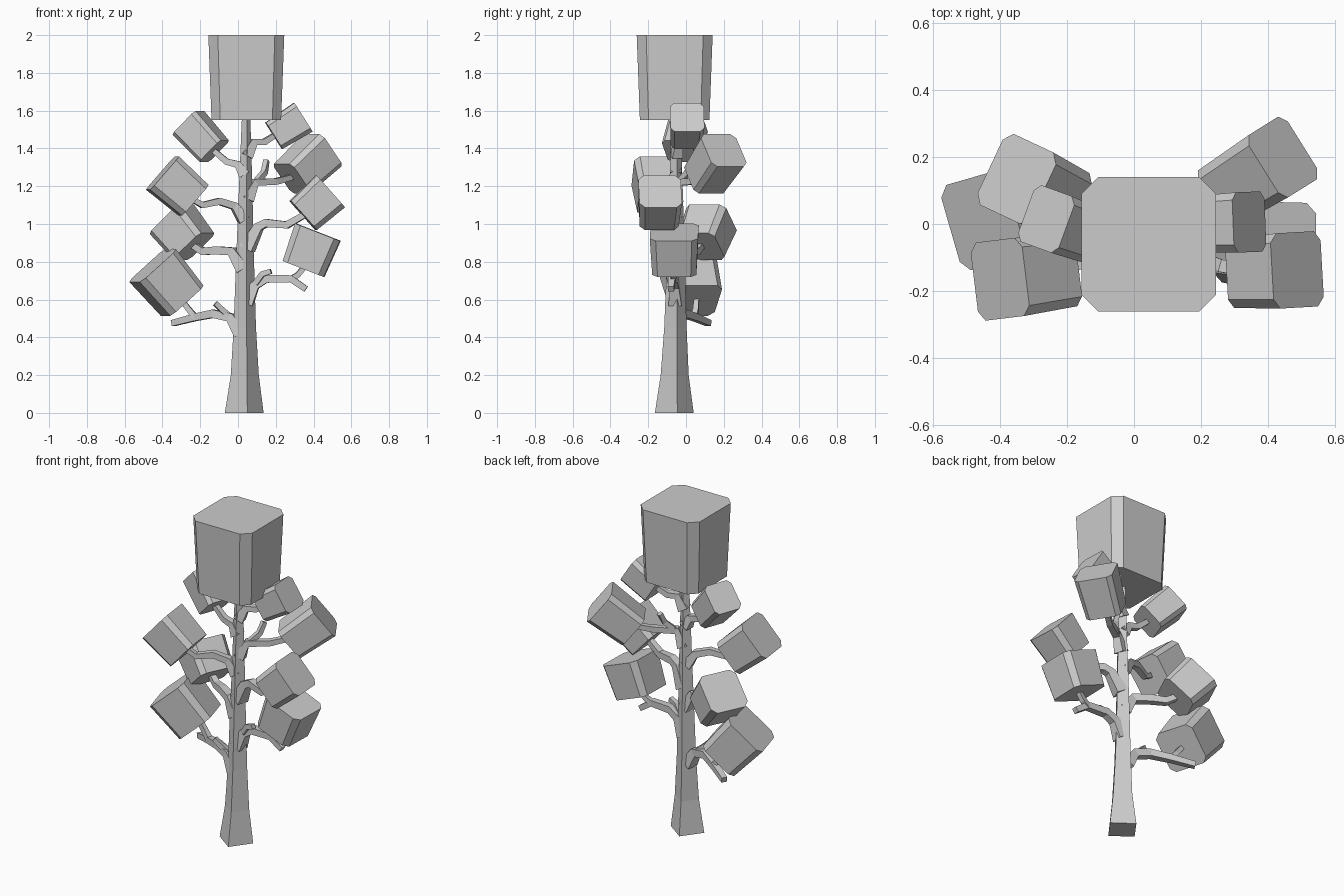
import bpy, bmesh
from math import cos, sin, radians
from mathutils import Vector

if "Cube" in bpy.data.objects:
    bpy.data.objects.remove(bpy.data.objects["Cube"])

UP = Vector((0, 0, 1))


def frame(axis):
    """Two vectors perpendicular to an axis, the first one horizontal."""
    t = axis.normalized()
    u = t.cross(UP)
    u = u.normalized() if u.length > 0.05 else Vector((1, 0, 0))
    return u, t.cross(u).normalized()


def loft(name, rings):
    """Closed flat-shaded skin through rings of equal point count."""
    bm = bmesh.new()
    loops = [[bm.verts.new(p) for p in ring] for ring in rings]
    n = len(loops[0])
    for a, b in zip(loops, loops[1:]):
        for i in range(n):
            j = (i + 1) % n
            bm.faces.new((a[i], a[j], b[j], b[i]))
    bm.faces.new(loops[0])
    bm.faces.new(loops[-1])
    bmesh.ops.recalc_face_normals(bm, faces=bm.faces)
    mesh = bpy.data.meshes.new(name)
    bm.to_mesh(mesh)
    bm.free()
    obj = bpy.data.objects.new(name, mesh)
    bpy.context.collection.objects.link(obj)
    return obj


def limb(name, path, r_start, r_end, r_base=None):
    """Four-sided tapering branch along a path, flared at its base."""
    pts = [Vector(p) for p in path]
    last = len(pts) - 1
    rings = []
    for i, p in enumerate(pts):
        u, v = frame(pts[min(i + 1, last)] - pts[max(i - 1, 0)])
        r = r_start + (r_end - r_start) * i / last
        if i == 0 and r_base:
            r = r_base
        rings.append([p + r * (u * cos(radians(a)) + v * sin(radians(a)))
                      for a in (45, 135, 225, 315)])
    return loft(name, rings)


def foliage(name, near, far, width, roll=0):
    """Tapered block with chamfered long edges, wider at the far end."""
    near, far = Vector(near), Vector(far)
    u0, v0 = frame(far - near)
    c, s = cos(radians(roll)), sin(radians(roll))
    u, v = u0 * c + v0 * s, v0 * c - u0 * s
    k = 0.75
    octagon = [(1, k), (k, 1), (-k, 1), (-1, k), (-1, -k), (-k, -1), (k, -1), (1, -k)]
    return loft(name, [[p + h * (a * u + b * v) for a, b in octagon]
                       for p, h in ((near, width * 0.458), (far, width * 0.5))])


# Trunk: turned square section, flared at the foot
trunk = [(0, .033, -.062, .104), (.2, .036, -.060, .075), (.45, .036, -.056, .060),
         (.75, .037, -.054, .050), (1.0, .039, -.053, .042),
         (1.25, .041, -.053, .034), (1.58, .043, -.053, .022)]
loft("trunk", [[Vector((x + r * cos(radians(a)), y + r * sin(radians(a)), z))
                for a in (-81, 9, 99, 189)] for z, x, y, r in trunk])

# Crown and side foliage blocks: near centre, far centre, width
foliage("crown_block", (.044, -.06, 1.55), (.044, -.06, 2.0), .402)
blocks = [
    ((-.125, -.035, 1.385), (-.262, .015, 1.535), .18),
    ((-.235, -.145, 1.125), (-.400, -.165, 1.27), .235),
    ((-.233, .080, .880), (-.350, .135, 1.025), .235),
    ((-.296, .055, .594), (-.452, .01, .78), .265),
    ((.190, 0, 1.467), (.344, .006, 1.565), .18),
    ((.285, .10, 1.24), (.445, .20, 1.39), .22),
    ((.345, -.145, 1.045), (.487, -.137, 1.172), .225),
    ((.347, -.060, .762), (.423, -.062, .957), .255),
]
for i, (near, far, width) in enumerate(blocks):
    foliage(f"foliage_block_{i + 1}", near, far, width)

# Main branches, from trunk to block or bare tip
branches = [
    [(.035, -.053, 1.26), (0, -.05, 1.315), (-.06, -.045, 1.33), (-.13, -.037, 1.39)],
    [(.03, -.055, 1.02), (-.02, -.065, 1.095), (-.1, -.095, 1.12),
     (-.19, -.13, 1.10), (-.25, -.147, 1.135)],
    [(.03, -.055, .76), (-.03, -.04, .855), (-.11, .01, .86),
     (-.185, .055, .855), (-.24, .083, .89)],
    [(.015, -.05, .42), (-.04, -.04, .505), (-.13, -.01, .525),
     (-.23, .05, .505), (-.345, .12, .475)],
    [(.045, -.05, 1.36), (.085, -.04, 1.435), (.14, -.02, 1.435), (.195, 0, 1.47)],
    [(.05, -.05, 1.13), (.09, -.04, 1.22), (.2, .03, 1.225), (.29, .103, 1.25)],
    [(.05, -.055, .87), (.11, -.075, .985), (.15, -.085, 1.005),
     (.26, -.125, .995), (.355, -.145, 1.05)],
    [(.045, -.055, .58), (.09, -.06, .675), (.15, -.065, .71),
     (.28, -.075, .71), (.36, -.08, .655)],
]
for i, path in enumerate(branches):
    size = 1 if i in (2, 3, 6, 7) else 0.85
    limb(f"branch_{i + 1}", path, .038 * size, .023 * size, .05 * size)

# Forked twigs holding the lowest blocks, and short bare stubs
twigs = [
    [(-.225, .045, .505), (-.262, .053, .55), (-.30, .055, .60)],
    [(.275, -.072, .705), (.315, -.065, .73), (.35, -.06, .77)],
    [(-.05, -.035, .515), (-.085, -.045, .545), (-.12, -.055, .58)],
    [(.10, -.03, 1.225), (.14, .01, 1.275), (.15, .04, 1.335)],
    [(.095, -.075, .685), (.13, -.09, .735), (.175, -.10, .75)],
]
for i, path in enumerate(twigs):
    limb(f"twig_{i + 1}", path, .022, .019)
